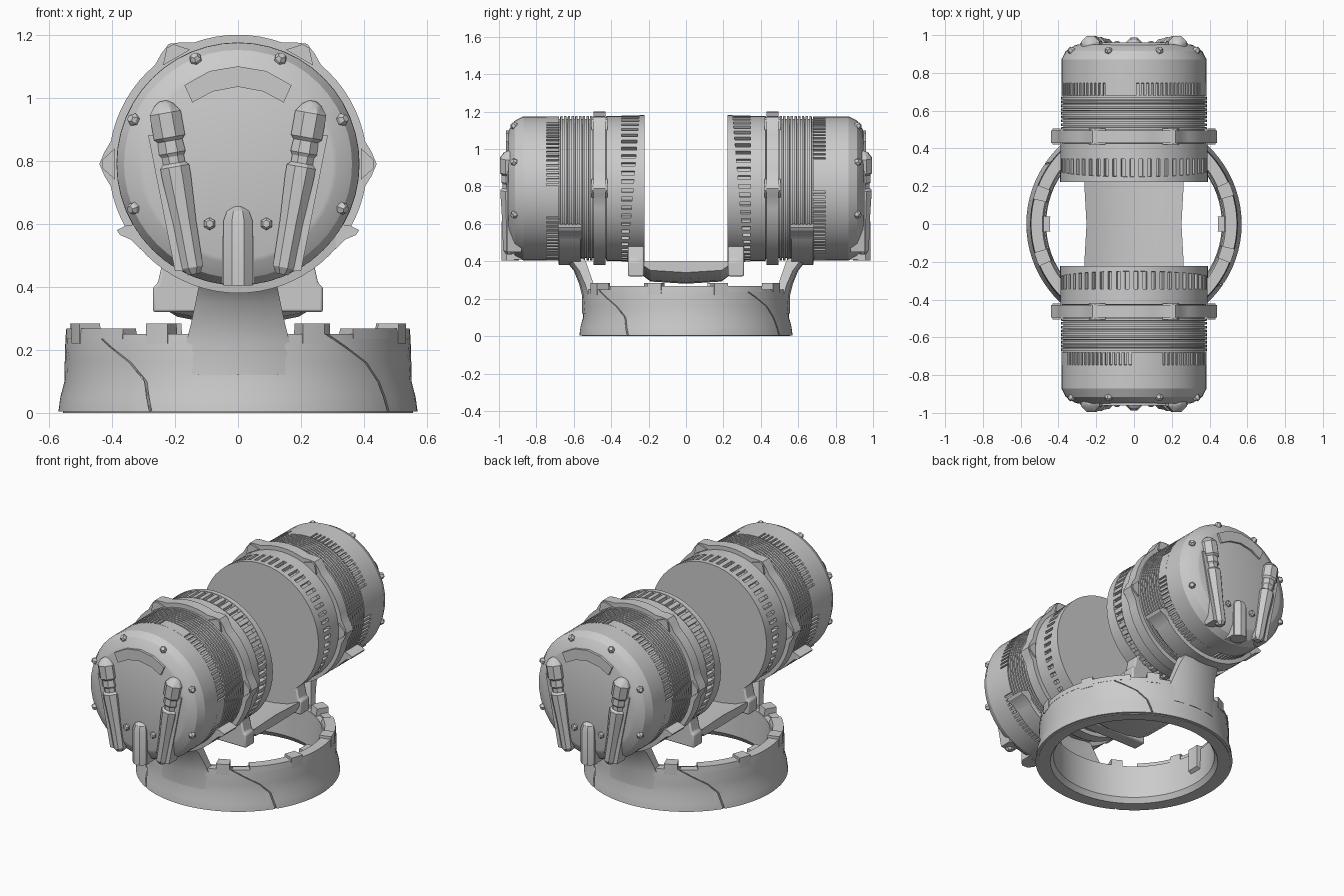
import bpy, bmesh
from math import sin, cos, pi, radians, sqrt
from mathutils import Matrix, Vector

if "Cube" in bpy.data.objects:
    bpy.data.objects.remove(bpy.data.objects["Cube"])

CZ = 0.79      # height of the drum axis


def loft(name, rings, mat=None, closed=False, bevel=0):
    """Skin a list of equal-length point rings; cap the ends unless closed."""
    bm = bmesh.new()
    vs = [[bm.verts.new(p) for p in r] for r in rings]
    n = len(rings[0])
    for k in range(len(vs) if closed else len(vs) - 1):
        a, b = vs[k], vs[(k + 1) % len(vs)]
        for i in range(n):
            j = (i + 1) % n
            bm.faces.new((a[i], a[j], b[j], b[i]))
    if not closed:
        bm.faces.new(vs[0])
        bm.faces.new(vs[-1])
    if mat:
        bm.transform(mat)
    bmesh.ops.recalc_face_normals(bm, faces=bm.faces)
    me = bpy.data.meshes.new(name)
    bm.to_mesh(me)
    bm.free()
    ob = bpy.data.objects.new(name, me)
    bpy.context.collection.objects.link(ob)
    if bevel:
        m = ob.modifiers.new("bevel", "BEVEL")
        m.width, m.segments = bevel, 2
    return ob


def circle(r, y, n=48):
    """Ring around the drum axis."""
    return [(r * cos(2 * pi * i / n), y, CZ + r * sin(2 * pi * i / n)) for i in range(n)]


def drum_lathe(name, prof, mat, n=48):
    return loft(name, [circle(r, -y, n) for r, y in prof], mat)


def prism(name, pts, y0, y1, mat, bevel=0):
    """Extrude an xz outline along y."""
    return loft(name, [[(x, y, z) for x, z in pts] for y in (y0, y1)], mat, bevel=bevel)


def gear(name, n, ro, ri, y0, y1, mat, group=0, solid=0):
    """Ring of slots; 'solid' slots out of every 'group' stay filled."""
    pts = []
    for i in range(n):
        filled = group and i % group >= group - solid
        for f, r in ((0, ro), (.55, ro), (.56, ri), (.99, ri)):
            a = 2 * pi * (i + f) / n
            r = ro if filled else r
            pts.append((r * cos(a), CZ + r * sin(a)))
    return prism(name, pts, -y0, -y1, mat)


def rod(name, p0, p1, prof, mat, n=8):
    """Lathed rod from p0 to p1; profile is (radius, fraction of length)."""
    p0, p1 = Vector(p0), Vector(p1)
    d = p1 - p0
    q = Vector((0, 0, 1)).rotation_difference(d.normalized())
    rings = [[p0 + d * t + q @ Vector((r * cos(2 * pi * (i + .5) / n), r * sin(2 * pi * (i + .5) / n), 0))
              for i in range(n)] for r, t in prof]
    return loft(name, rings, mat)


def mix(a, b, t):
    return a + (b - a) * t


def half(side, mat):
    """One drum with its fittings, cradle and neck (built at -y)."""
    nm = lambda s: side + "_" + s
    # drum body with cooling fins, vent groove and chamfered cap
    prof = [(.365, .24), (.365, .345), (.388, .345), (.388, .425), (.372, .43), (.372, .50)]
    for k in range(9):
        y = .50 + k * .02
        prof += [(.386, y), (.386, y + .012), (.372, y + .013), (.372, y + .019)]
    prof += [(.372, .745), (.385, .746), (.385, .87), (.362, .915), (.315, .945), (.30, .95)]
    drum_lathe(nm("drum"), prof, mat)
    gear(nm("vent_ring"), 92, .385, .373, .68, .747, mat, 23, 6)
    gear(nm("slotted_ring"), 52, .39, .366, .235, .346, mat)
    # wedge shaped inner end plate, thicker at the bottom
    plate = circle(.393, -.222)
    loft(nm("end_plate"), [plate, [(x, -.25 - .065 * (.39 + CZ - z) / .78, z) for x, y, z in plate]], mat)
    # clamp ring with pointed lugs
    pts = []
    for i in range(72):
        a = 2 * pi * i / 72
        d = abs((i + 6) % 12 - 6)
        r = .41 + (.03, .016, 0)[min(d, 2)] * (0 <= i <= 37 or i >= 70)
        pts.append((r * cos(a), CZ + r * sin(a)))
    prism(nm("clamp_ring"), pts, -.43, -.495, mat)
    for a in (0, 60, 120, 180):
        c, s = cos(radians(a)), sin(radians(a))
        tri = [(.39, -.05), (.432, -.012), (.432, .012), (.39, .05)]
        prism(nm("clamp_lug"), [(r * c - t * s, CZ + r * s + t * c) for r, t in tri], -.42, -.505, mat)

    # front face: rods on slanted mounts
    for m in (-1, 1):
        prism(nm("rod_mount"), [(m * x, z) for x, z in ((.115, .45), (.20, .45), (.285, .88), (.19, .88))],
              -.88, -.958, mat)
        rod(nm("side_rod"), (m * .14, -.945, .44), (m * .238, -.945, .99),
            [(.02, 0), (.036, .04), (.04, .30), (.05, .56), (.05, .62), (.038, .64), (.038, .68),
             (.046, .70), (.043, .77), (.054, .79), (.054, .93), (.032, .98), (.012, 1)], mat)
        rod(nm("face_bolt"), (m * .09, -.94, .60), (m * .09, -.968, .60),
            [(.02, 0), (.02, .7), (.012, 1)], mat, 6)
    rod(nm("center_rod"), (0, -.94, .405), (0, -.94, .655),
        [(.05, 0), (.05, .82), (.038, .94), (.015, 1)], mat)
    prism(nm("center_rod_mount"), [(-.05, .41), (.05, .41), (.05, .56), (-.05, .56)], -.87, -.955, mat)
    arch = [(-.17, 1.04), (-.09, 1.085), (0, 1.10), (.09, 1.085), (.17, 1.04),
            (.145, .985), (.08, 1.02), (0, 1.035), (-.08, 1.02), (-.145, .985)]
    prism(nm("arch_plate"), arch, -.93, -.962, mat)
    # studs around the chamfer
    for a in (23, 68, 112, 157, 203, 337):
        c, s = cos(radians(a)), sin(radians(a))
        rod(nm("rim_stud"), (.33 * c, -.89, CZ + .33 * s), (.372 * c, -.93, CZ + .372 * s),
            [(.02, 0), (.02, .8), (.012, 1)], mat, 6)

    # bracket hanging under the inner end plate
    prism(nm("bracket"), [(-.235, .50), (-.255, .41), (-.27, .40), (-.27, .32), (.27, .32), (.27, .40),
                          (.255, .41), (.235, .50)], -.225, -.31, mat, .008)

    # cradle band under the drum with hooked ends
    n = 24
    rings = []
    for k in range(n + 1):
        a = radians(mix(-150, -30, k / n))
        c, s = cos(a), sin(a)
        rings.append([(r * c, y, CZ + r * s) for r, y in
                      ((.375, -.56), (.41, -.565), (.41, -.68), (.375, -.685))])
    loft(nm("cradle_band"), rings, mat)
    for m in (-1, 1):
        prism(nm("cradle_hook"), [(m * x, z) for x, z in ((.31, .60), (.355, .595), (.385, .58),
                                                         (.375, .565), (.34, .55), (.31, .52))],
              -.56, -.685, mat)
    # neck flaring down into the base
    rings = []
    for hw, yo, yi, z in ((.21, .555, .49, .12), (.165, .557, .50, .22), (.15, .572, .515, .28),
                          (.135, .60, .535, .35), (.125, .64, .55, .40), (.12, .66, .56, .415)):
        rings.append([(hw * x, -mix(yi, yo, t) + abs(x) ** 2 * (.56 - sqrt(.56 ** 2 - hw ** 2)), z)
                      for x, t in ((-1, 0), (-1, .8), (-.6, 1), (0, 1), (.6, 1), (1, .8), (1, 0), (0, 0))])
    loft(nm("neck"), rings, mat)


half("front", Matrix.Identity(4))
half("back", Matrix.Rotation(pi, 4, "Z"))

# saddle joining the two drums
top = [(-.262, .40), (-.18, .365), (-.09, .348), (0, .342), (.09, .348), (.18, .365), (.262, .40)]
bot = [(.262, .34), (.20, .305), (.10, .286), (0, .28), (-.10, .286), (-.20, .305), (-.262, .34)]
rings = []
for y, s, dz in ((-.24, 1, .05), (-.19, 1, .012), (0, .96, 0), (.19, 1, .012), (.24, 1, .05)):
    rings.append([(x * s, y, z) for x, z in top] + [(x * s, y, min(z + dz, .385)) for x, z in bot])
loft("saddle", rings)


def arc(name, a0, a1, prof, twist=None, n=20):
    """Sweep an (r, z) section around z from a0 to a1 degrees; twist(z) shears the ends."""
    rings = []
    for k in range(n + 1):
        ring = []
        for r, z in prof:
            a = radians(mix(a0, a1, k / n) + (twist(z) if twist else 0))
            ring.append((r * cos(a), r * sin(a), z))
        rings.append(ring)
    return loft(name, rings)


# base ring: inner liner plus four outer panels with swept seams
sec = [(.465, .03), (.485, 0), (.555, 0), (.555, .06), (.538, .13), (.538, .24), (.47, .24)]
loft("base_liner", [[(r * cos(a), r * sin(a), z) for r, z in sec]
                    for a in (2 * pi * i / 72 for i in range(72))], closed=True)
sweep = lambda z: -4 * z / .13 if z < .13 else -4 - 22 * (z - .13) / .12
panel = [(.53, .004), (.57, .004), (.564, .05), (.551, .10), (.55, .16), (.549, .21), (.546, .25),
         (.50, .25), (.50, .16)]
seams = (61, 147, 241, 327, 421)
for a0, a1 in zip(seams, seams[1:]):
    arc("base_panel", a0 + .5, a1 - .5, panel, sweep)
# raised rim plates and upright nubs on the base
for a in (0, 180):
    arc("rim_plate", a - 48, a + 48, [(.475, .235), (.548, .235), (.545, .268), (.485, .268)])
    for b in (-64, -18, 20, 62):
        arc("rim_nub", a + b - 4, a + b + 4, [(.47, .22), (.55, .22), (.55, .284), (.48, .284)], n=3)
    arc("inner_tab", a - 5, a + 5, [(.445, .12), (.48, .10), (.48, .26), (.445, .26)], n=3)

# smooth shading with hard edges kept
bpy.ops.object.select_all(action="SELECT")
bpy.context.view_layer.objects.active = bpy.data.objects["saddle"]
bpy.ops.object.shade_smooth_by_angle(angle=radians(24))
